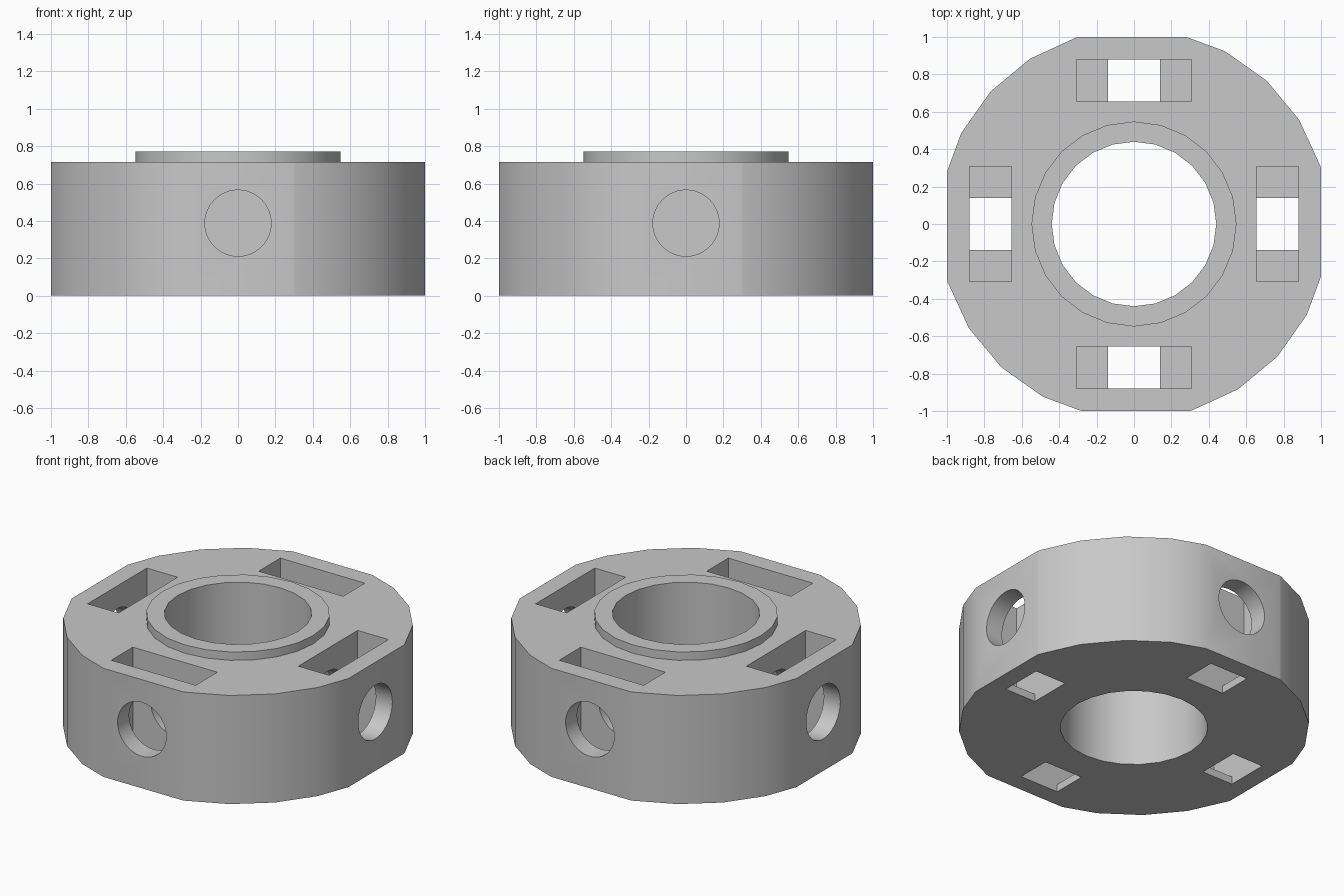
import bpy, bmesh, math
from mathutils import Matrix

cube = bpy.data.objects.get("Cube")
if cube:
    bpy.data.objects.remove(cube, do_unlink=True)

HEIGHT, FLOOR = 0.715, 0.05
HOLE_Z, HOLE_R = 0.388, 0.177


def add_object(name, bm):
    bmesh.ops.recalc_face_normals(bm, faces=bm.faces[:])
    mesh = bpy.data.meshes.new(name)
    bm.to_mesh(mesh)
    bm.free()
    obj = bpy.data.objects.new(name, mesh)
    bpy.context.collection.objects.link(obj)
    return obj


def cylinder(name, radius, low, high, sides=24, turn=0.0, place=Matrix()):
    """Cylinder along z from low to high, then moved by place."""
    bm = bmesh.new()
    spin = Matrix.Rotation(math.radians(turn), 4, 'Z')
    lift = Matrix.Translation((0, 0, (low + high) / 2))
    bmesh.ops.create_cone(bm, cap_ends=True, segments=sides, radius1=radius,
                          radius2=radius, depth=high - low,
                          matrix=place @ lift @ spin)
    return add_object(name, bm)


def combine(target, tool, operation):
    mod = target.modifiers.new("cut", 'BOOLEAN')
    mod.operation = operation
    mod.solver = 'EXACT'
    mod.object = tool
    graph = bpy.context.evaluated_depsgraph_get()
    result = bpy.data.meshes.new_from_object(target.evaluated_get(graph))
    target.modifiers.clear()
    target.data = result
    bpy.data.objects.remove(tool, do_unlink=True)


def slot_cutter(turn):
    """Wide pocket with a narrower opening through its floor."""
    side = [(0.14, -0.1), (0.14, FLOOR), (0.308, FLOOR), (0.308, 1)]
    outline = side + [(-x, z) for x, z in reversed(side)]
    bm = bmesh.new()
    face = bm.faces.new([bm.verts.new((x, -0.88, z)) for x, z in outline])
    grown = bmesh.ops.extrude_face_region(bm, geom=[face])["geom"]
    moved = [v for v in grown if isinstance(v, bmesh.types.BMVert)]
    bmesh.ops.translate(bm, verts=moved, vec=(0, 0.225, 0))
    bmesh.ops.transform(bm, matrix=turn, verts=bm.verts[:])
    return add_object("slot_cutter", bm)


# Round body with four flats
body = cylinder("collar_body", 1.044, 0, HEIGHT, turn=2.2)
bm = bmesh.new()
bmesh.ops.create_cube(bm, size=2, matrix=Matrix.Translation((0, 0, 0.5)))
combine(body, add_object("flats_box", bm), 'INTERSECT')

# Raised rim and central bore
combine(body, cylinder("rim", 0.548, 0.5, 0.77), 'UNION')
combine(body, cylinder("bore_cutter", 0.44, -0.5, 1.5), 'DIFFERENCE')

# Slot and blind screw hole on each of the four sides
for i in range(4):
    turn = Matrix.Rotation(i * math.pi / 2, 4, 'Z')
    combine(body, slot_cutter(turn), 'DIFFERENCE')
    aim = (turn @ Matrix.Translation((0, 0, HOLE_Z))
           @ Matrix.Rotation(math.pi / 2, 4, 'X'))
    combine(body, cylinder("hole_cutter", HOLE_R, 0.55, 1.2, 48, place=aim),
            'DIFFERENCE')

# Grey material
grey = bpy.data.materials.new("plain_grey")
grey.use_nodes = True
colour = (0.58, 0.58, 0.58, 1)
grey.diffuse_color = colour
grey.node_tree.nodes["Principled BSDF"].inputs["Base Color"].default_value = colour
body.data.materials.clear()
body.data.materials.append(grey)
for poly in body.data.polygons:
    poly.material_index = 0

# Smooth curved walls with sharp rims
bpy.ops.object.select_all(action='DESELECT')
body.select_set(True)
bpy.context.view_layer.objects.active = body
bpy.ops.object.shade_smooth_by_angle(angle=math.radians(22))
